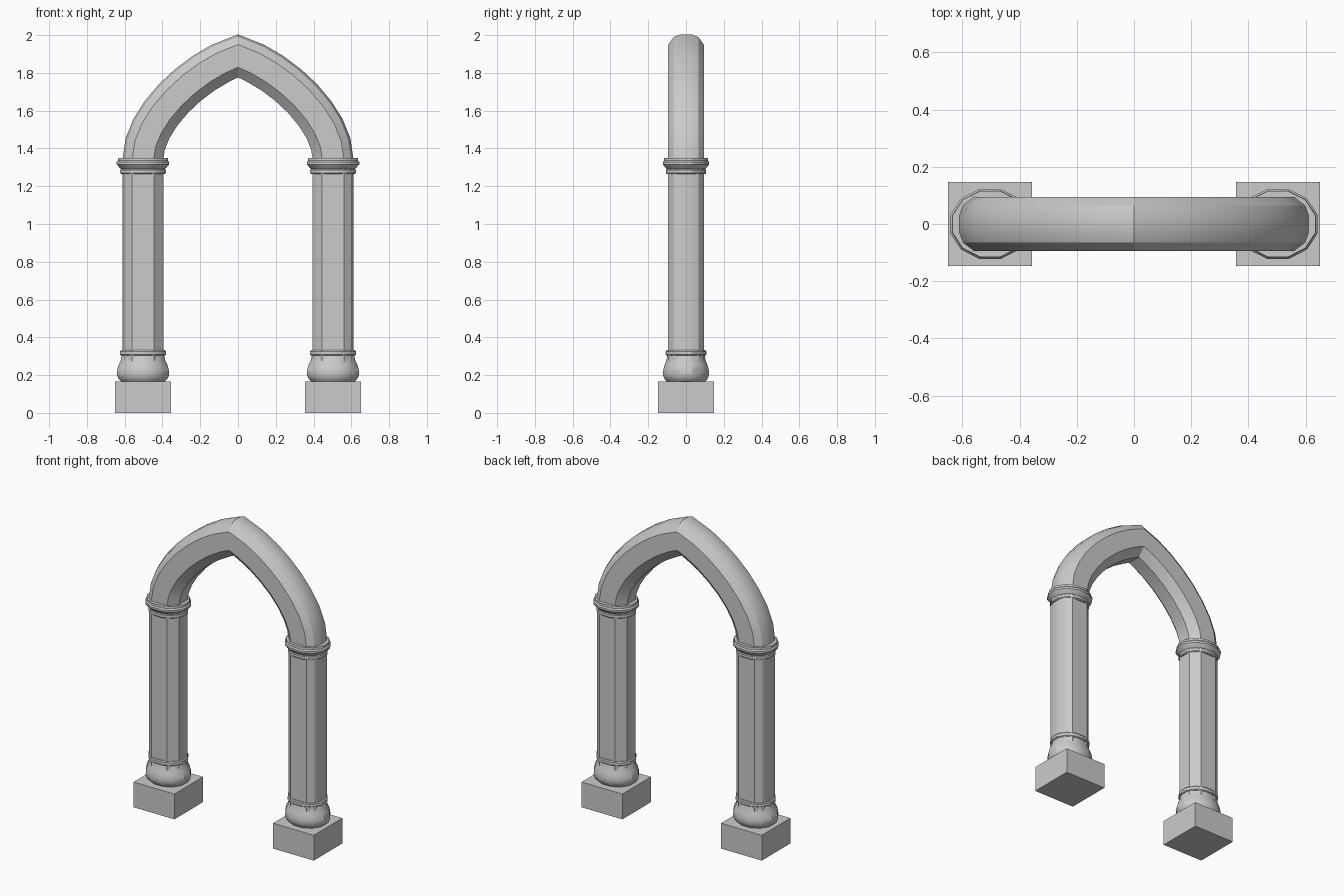
import bpy, bmesh, math
from mathutils import Vector

if "Cube" in bpy.data.objects:
    bpy.data.objects.remove(bpy.data.objects["Cube"])

CX = 0.503  # column axis

# Half outline of the shaft and arch: (outward offset, y); rounded outside, chamfered inside
HALF = [(0.108, 0.03), (0.095, 0.065), (0.057, 0.094), (-0.057, 0.094), (-0.108, 0.045)]
SECTION = HALF + [(d, -y) for d, y in reversed(HALF)]


def loft(name, rings, cap_end=True):
    """Skin a stack of rings, then mirror it to the other side."""
    bm = bmesh.new()
    loops = [[bm.verts.new(p) for p in ring] for ring in rings]
    n = len(loops[0])
    for a, b in zip(loops, loops[1:]):
        for i in range(n):
            j = (i + 1) % n
            bm.faces.new((a[i], a[j], b[j], b[i]))
    bm.faces.new(loops[0])
    if cap_end:
        bm.faces.new(loops[-1])
    bmesh.ops.recalc_face_normals(bm, faces=bm.faces[:])
    mesh = bpy.data.meshes.new(name)
    bm.to_mesh(mesh)
    bm.free()
    mesh.shade_smooth()
    mesh.set_sharp_from_angle(angle=math.radians(32))
    ob = bpy.data.objects.new(name, mesh)
    bpy.context.collection.objects.link(ob)
    mod = ob.modifiers.new("Mirror", 'MIRROR')
    mod.use_mirror_merge = False
    return ob


def turned(name, profile, ratio=0.88, sides=12):
    """Slightly oval turned part from (radius, z) pairs."""
    rings = []
    for r, z in profile:
        rr = r / math.cos(math.pi / sides)
        angles = [(i + 0.5) * math.tau / sides for i in range(sides)]
        rings.append([(CX + rr * math.cos(a), rr * ratio * math.sin(a), z) for a in angles])
    return loft(name, rings)


# Square plinths
h = 0.147
square = [(-h, -h), (h, -h), (h, h), (-h, h)]
loft("plinth", [[(CX + x, y, z) for x, y in square] for z in (0, 0.165)])

# Bulbous column bases and the collar above
turned("column_base", [(0.112, 0.163), (0.128, 0.178), (0.138, 0.2), (0.137, 0.225),
                       (0.130, 0.252), (0.117, 0.28), (0.112, 0.31)])
turned("base_collar", [(0.116, 0.304), (0.122, 0.309), (0.122, 0.326), (0.117, 0.332)])

# Shafts
loft("shaft", [[(CX + d, y, z) for d, y in SECTION] for z in (0.27, 1.3)])

# Capitals
turned("capital", [(0.114, 1.264), (0.121, 1.27), (0.121, 1.286), (0.116, 1.291),
                   (0.124, 1.298), (0.139, 1.316), (0.139, 1.328), (0.132, 1.336),
                   (0.131, 1.35)])

# Pointed arch: section swept along a bezier and mitred at the apex
P = [Vector(p) for p in ((CX, 1.345), (CX, 1.55), (0.24, 1.81), (0, 1.89))]
STEPS = 8
rings = []
for k in range(STEPS + 1):
    t = k / STEPS
    s = 1 - t
    c = P[0] * s**3 + P[1] * 3 * s * s * t + P[2] * 3 * s * t * t + P[3] * t**3
    v = (P[1] - P[0]) * s * s + (P[2] - P[1]) * 2 * s * t + (P[3] - P[2]) * t * t
    v.normalize()
    normal = Vector((v.y, -v.x))
    if k == STEPS:
        normal = Vector((0, 1 / normal.y))
    rings.append([(c.x + normal.x * d, y, c.y + normal.y * d) for d, y in SECTION])
loft("pointed_arch", rings, cap_end=False)
